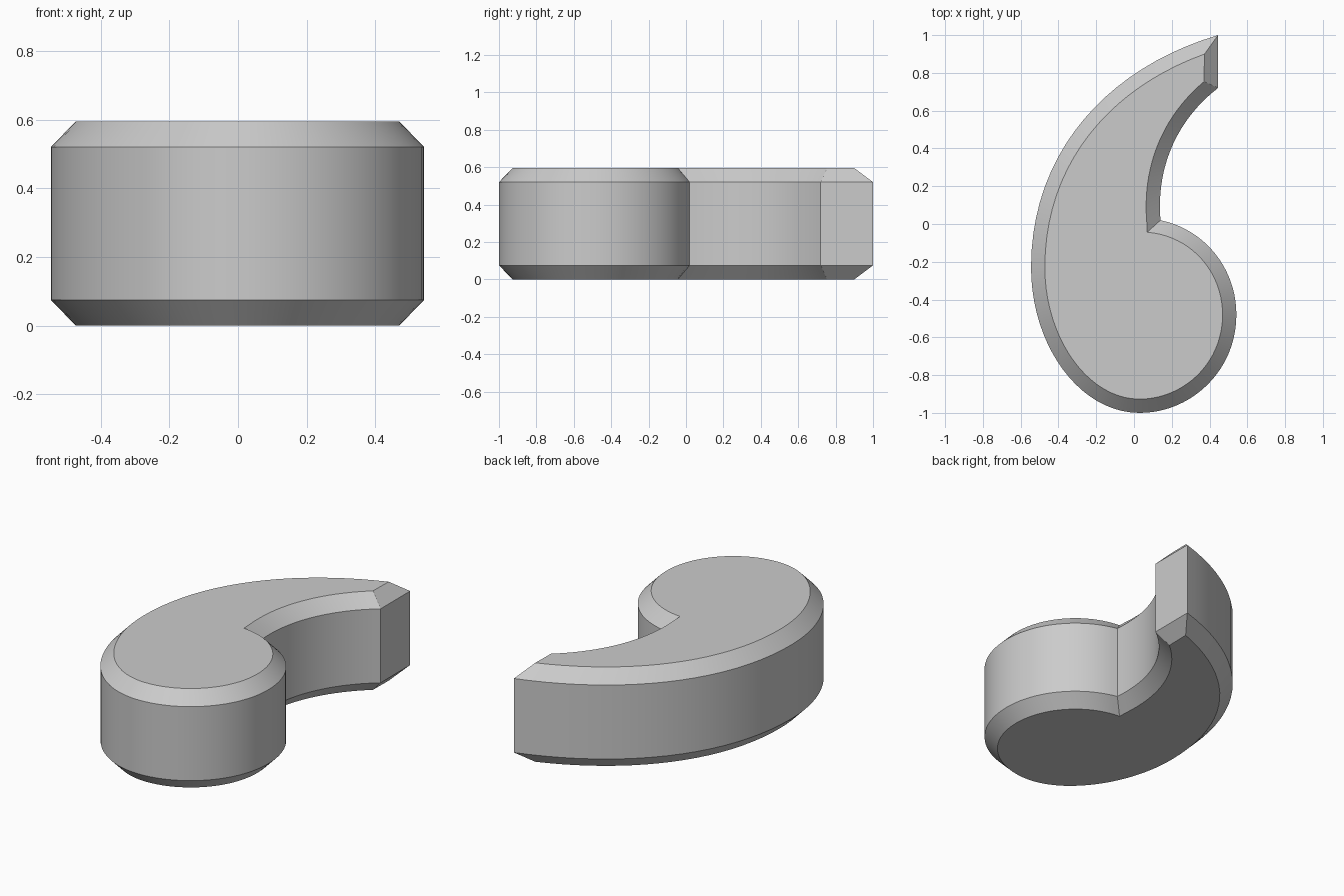
import bpy, bmesh, math
from mathutils import Vector

default = bpy.data.objects.get("Cube")
if default:
    bpy.data.objects.remove(default)

HEIGHT = 0.595
BEVEL = 0.075
STEPS = 20

# Outline corners, clockwise from the notch
NOTCH, RIGHT, BOTTOM = (0.14, 0.02), (0.542, -0.48), (0.03, -1)
LEFT, TIP, TIP_LOWER = (-0.545, -0.23), (0.445, 1), (0.445, 0.72)

# Bezier curves: four control points, then the part of the curve the inset face uses
curves = [
    ((NOTCH, (0.38, -0.03), (0.542, -0.24), RIGHT), -0.086, 1),
    ((RIGHT, (0.542, -0.78), (0.3, -1), BOTTOM), 0, 1),
    ((BOTTOM, (-0.29, -1), (-0.545, -0.64), LEFT), 0, 1),
    ((LEFT, (-0.545, 0.39), (-0.13, 0.83), TIP), 0, 0.943),
    ((TIP_LOWER, (0.25, 0.57), (0.115, 0.33), NOTCH), 0.048, 1.053),
]


def curve_point(controls, t, inset):
    """Point on a bezier, moved to the inner side by the inset."""
    a, b, c, d = (Vector(p) for p in controls)
    s = 1 - t
    point = a * s**3 + b * (3 * s * s * t) + c * (3 * s * t * t) + d * t**3
    along = ((b - a) * s * s + (c - b) * (2 * s * t) + (d - c) * t * t).normalized()
    return point + Vector((along.y, -along.x)) * inset


def outline(inset):
    points = []
    for controls, start, end in curves:
        if not inset:
            start, end = 0, 1
        # Only the tip curve keeps its end, where the straight cut begins
        count = STEPS + 1 if controls[-1] == TIP else STEPS
        for i in range(count):
            t = start + (end - start) * i / STEPS
            points.append(curve_point(controls, t, inset))
    return points


# Stack the outlines: inset bottom, two full rings, inset top
bm = bmesh.new()
inset = BEVEL - 0.002
layers = [(0, inset), (BEVEL, 0), (HEIGHT - BEVEL, 0), (HEIGHT, inset)]
rings = [[bm.verts.new((p.x, p.y, z)) for p in outline(d)] for z, d in layers]
for low, high in zip(rings, rings[1:]):
    for i in range(len(low)):
        bm.faces.new((low[i - 1], low[i], high[i], high[i - 1]))
bm.faces.new(rings[0])
bm.faces.new(rings[-1])
bmesh.ops.recalc_face_normals(bm, faces=bm.faces)
mesh = bpy.data.meshes.new("comma_body")
bm.to_mesh(mesh)
bm.free()

# Plain grey finish
grey = bpy.data.materials.new("light_grey")
grey.use_nodes = True
colour = (0.6, 0.6, 0.6, 1)
grey.diffuse_color = colour
grey.node_tree.nodes["Principled BSDF"].inputs["Base Color"].default_value = colour
mesh.materials.append(grey)

body = bpy.data.objects.new("comma_body", mesh)
bpy.context.collection.objects.link(body)
bpy.ops.object.select_all(action="DESELECT")
body.select_set(True)
bpy.context.view_layer.objects.active = body
bpy.ops.object.shade_smooth_by_angle(angle=math.radians(30))
